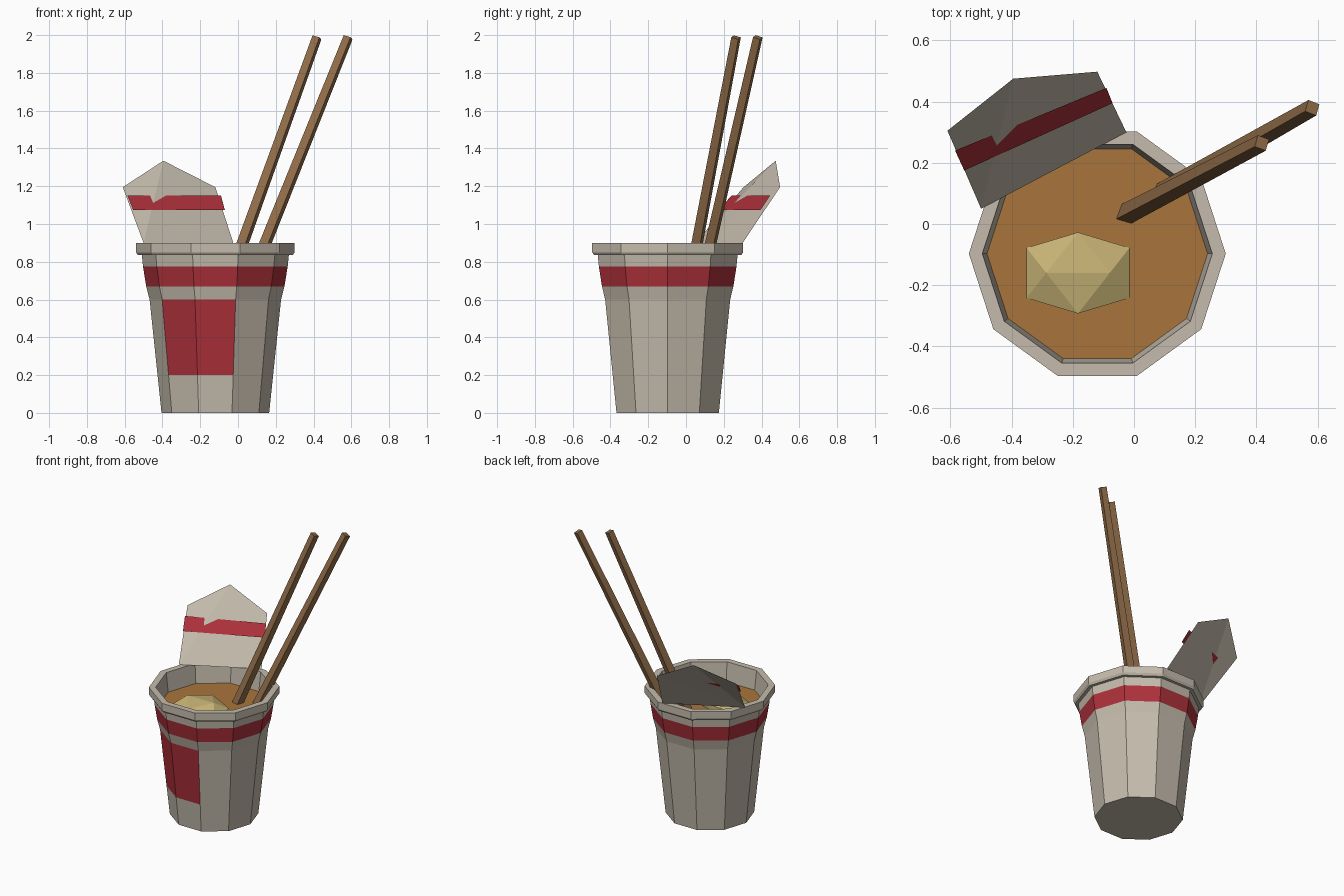
import bpy, bmesh, math
from mathutils import Vector, Matrix

if "Cube" in bpy.data.objects:
    bpy.data.objects.remove(bpy.data.objects["Cube"])

CX, CY, SIDES = -0.12, -0.097, 10


def material(name, rgb):
    lin = [c / 12.92 if c <= 0.04045 else ((c + 0.055) / 1.055) ** 2.4 for c in rgb]
    m = bpy.data.materials.new(name)
    m.diffuse_color = (*lin, 1)
    m.use_nodes = True
    m.node_tree.nodes["Principled BSDF"].inputs["Base Color"].default_value = m.diffuse_color
    return m


PAPER = material("warm grey paper", (0.77, 0.735, 0.675))
RED = material("dark red", (0.68, 0.19, 0.23))
SOUP = material("brown broth", (0.66, 0.46, 0.235))
NOODLE = material("pale yellow", (0.78, 0.70, 0.46))
WOOD = material("brown wood", (0.56, 0.42, 0.28))


def finish(name, bm, *mats, fix=True):
    if fix:
        bmesh.ops.recalc_face_normals(bm, faces=bm.faces)
    me = bpy.data.meshes.new(name)
    bm.to_mesh(me)
    bm.free()
    for m in mats:
        me.materials.append(m)
    ob = bpy.data.objects.new(name, me)
    bpy.context.collection.objects.link(ob)
    return ob


def ring(bm, r, z):
    return [bm.verts.new((CX + r * math.cos(math.tau * i / SIDES),
                          CY + r * math.sin(math.tau * i / SIDES), z)) for i in range(SIDES)]


# Cup: one turned profile; band and front panel coloured by row and side
profile = [(0.285, 0), (0.306, 0.2), (0.348, 0.6), (0.366, 0.67), (0.383, 0.775),
           (0.389, 0.835), (0.41, 0.835), (0.42, 0.85), (0.42, 0.9), (0.376, 0.9), (0.36, 0.76)]
bm = bmesh.new()
rings = [ring(bm, r, z) for r, z in profile]
bm.faces.new(rings[0][::-1])
for row, (lo, hi) in enumerate(zip(rings, rings[1:])):
    for i in range(SIDES):
        j = (i + 1) % SIDES
        f = bm.faces.new((lo[i], lo[j], hi[j], hi[i]))
        if row == 3 or (row == 1 and i in (6, 7)):
            f.material_index = 1
finish("cup", bm, PAPER, RED, fix=False)

# Broth surface
bm = bmesh.new()
bm.faces.new(ring(bm, 0.362, 0.765))
finish("broth", bm, SOUP, fix=False)

# Noodle lump: squashed icosahedron seen along an edge
PHI = (1 + 5 ** 0.5) / 2
bm = bmesh.new()
for a in (-1, 1):
    for b in (-PHI, PHI):
        for p in ((a, 0, b), (0, b, a), (b, a, 0)):
            bm.verts.new(p)
bmesh.ops.convex_hull(bm, input=bm.verts)
bm.transform(Matrix.Translation((-0.183, -0.16, 0.768)) @ Matrix.Diagonal((0.104, 0.082, 0.032, 1)))
finish("noodle_lump", bm, NOODLE)

# Peeled-back lid with a crease, and its straight stripe
B0, B1 = (-0.50, 0.05, 0.9), (-0.025, 0.30, 0.9)
L, T, R = (-0.61, 0.305, 1.195), (-0.395, 0.475, 1.335), (-0.12, 0.498, 1.195)
bm = bmesh.new()
b0, b1, l, t, r = [bm.verts.new(p) for p in (B0, B1, L, T, R)]
for f in ((b0, b1, r), (b0, r, t), (b0, t, l)):
    bm.faces.new(f)
finish("lid_flap", bm, PAPER, fix=False)

bm = bmesh.new()
bm.faces.new([bm.verts.new(p) for p in ((-0.555, 0.175, 1.075), (-0.07, 0.395, 1.075),
                                        (-0.09, 0.445, 1.15), (-0.585, 0.24, 1.15))])
finish("lid_stripe", bm, RED, fix=False)


# Chopsticks: square bars, slightly thinner at the top
def chopstick(name, low, top):
    low, top = Vector(low), Vector(top)
    d = (top - low).normalized()
    a = Vector((math.cos(-0.28), math.sin(-0.28), 0))
    a = (a - d * a.dot(d)).normalized()
    b = d.cross(a)
    bm = bmesh.new()
    for p, h in ((low, 0.025), (top, 0.02)):
        for s in (-1, 1):
            for q in (-1, 1):
                bm.verts.new(p + a * h * s + b * h * q)
    bmesh.ops.convex_hull(bm, input=bm.verts)
    bmesh.ops.dissolve_limit(bm, angle_limit=0.01, verts=bm.verts, edges=bm.edges)
    finish(name, bm, WOOD)


chopstick("chopstick_left", (-0.04, 0.025, 0.72), (0.418, 0.265, 1.988))
chopstick("chopstick_right", (0.073, 0.09, 0.72), (0.583, 0.38, 1.988))
